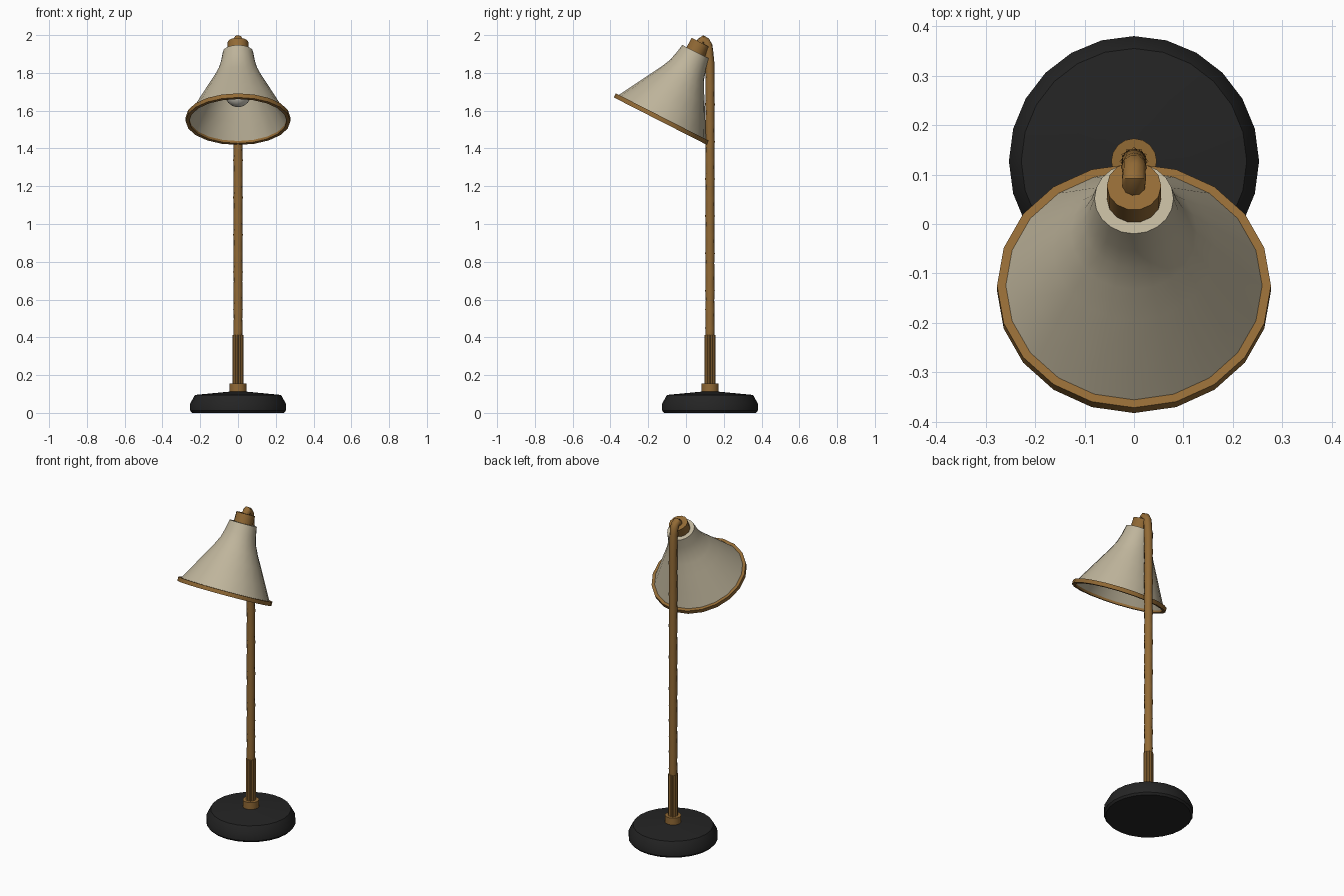
import bpy, bmesh, math
from mathutils import Vector, Matrix

if "Cube" in bpy.data.objects:
    bpy.data.objects.remove(bpy.data.objects["Cube"])


def material(name, rgb):
    m = bpy.data.materials.new(name)
    m.diffuse_color = (*rgb, 1)
    m.use_nodes = True
    m.node_tree.nodes["Principled BSDF"].inputs["Base Color"].default_value = m.diffuse_color
    return m


BLACK = material("matte black", (0.018, 0.018, 0.018))
BRASS = material("aged brass", (0.29, 0.145, 0.036))
CREAM = material("cream enamel", (0.52, 0.46, 0.33))
GLASS = material("bulb white", (0.68, 0.65, 0.56))

STEM_Y = 0.127
TILT = math.radians(-27)
# local z of the shade runs from the rim centre to the cap
SHADE = Matrix.Translation((0, -0.13, 1.555)) @ Matrix.Rotation(TILT, 4, 'X')
UPRIGHT = Matrix.Translation((0, STEM_Y, 0))


def loft(name, rings, mat, closed=False, angle=35):
    """Skin a list of equal-length vertex rings; cap the ends unless closed."""
    bm = bmesh.new()
    rows = [[bm.verts.new(p) for p in ring] for ring in rings]
    n = len(rows[0])
    pairs = list(zip(rows, rows[1:]))
    if closed:
        pairs.append((rows[-1], rows[0]))
    for a, b in pairs:
        for i in range(n):
            j = (i + 1) % n
            bm.faces.new((a[i], a[j], b[j], b[i]))
    if not closed:
        bm.faces.new(rows[0])
        bm.faces.new(rows[-1])
    bmesh.ops.recalc_face_normals(bm, faces=bm.faces)
    me = bpy.data.meshes.new(name)
    bm.to_mesh(me)
    bm.free()
    me.materials.append(mat)
    ob = bpy.data.objects.new(name, me)
    bpy.context.collection.objects.link(ob)
    bpy.ops.object.select_all(action='DESELECT')
    ob.select_set(True)
    bpy.context.view_layer.objects.active = ob
    bpy.ops.object.shade_smooth_by_angle(angle=math.radians(angle))
    return ob


def lathe(name, profile, mat, place, sides=24, closed=False, flute=0.0, angle=35):
    """Revolve (radius, height) pairs; flute pulls in every second vertex."""
    rings = []
    for r, z in profile:
        ring = []
        for i in range(sides):
            a = math.tau * i / sides
            q = r - flute * (i % 2)
            ring.append(place @ Vector((q * math.cos(a), q * math.sin(a), z)))
        rings.append(ring)
    return loft(name, rings, mat, closed, angle)


# Weighted base with chamfered shoulder
lathe("base", [(0.243, 0), (0.253, 0.012), (0.253, 0.05), (0.228, 0.095), (0.05, 0.112)],
      BLACK, UPRIGHT)

# Collar and fluted sleeve
lathe("base_collar", [(0.046, 0.1), (0.046, 0.155)], BRASS, UPRIGHT, 16)
lathe("fluted_sleeve", [(0.029, 0.15), (0.029, 0.412)], BRASS, UPRIGHT, 24, flute=0.005, angle=20)

# Twisted stem: straight rise, then a tight hook down into the shade cap
path = [Vector((0, STEM_Y, 0.4 + 1.38 * i / 28)) for i in range(29)]
path += [Vector((0, y, z)) for y, z in
         [(0.125, 1.85), (0.121, 1.91), (0.115, 1.945), (0.105, 1.966),
          (0.092, 1.974), (0.081, 1.966), (0.073, 1.945), (0.064, 1.925)]]
rings = []
for k, p in enumerate(path):
    t = (path[min(k + 1, len(path) - 1)] - path[max(k - 1, 0)]).normalized()
    side = Vector((1, 0, 0))
    up = t.cross(side)
    r = 0.0255 if k % 2 else 0.0235
    rings.append([p + r * (math.cos(a) * side + math.sin(a) * up)
                  for a in (math.tau * i / 10 + 0.16 * k for i in range(10))])
loft("twisted_stem", rings, BRASS, angle=40)

# Flared shade, hollow with a closed top
lathe("shade", [(0.266, 0.0), (0.215, 0.09), (0.165, 0.18), (0.128, 0.245), (0.104, 0.295),
                (0.09, 0.345), (0.08, 0.4), (0.02, 0.4),
                (0.02, 0.392), (0.073, 0.392), (0.083, 0.343), (0.097, 0.293),
                (0.121, 0.243), (0.158, 0.178), (0.208, 0.088), (0.259, 0.0)],
      CREAM, SHADE, 20, closed=True)

# Brass rim band
lathe("shade_rim", [(0.277, -0.012), (0.277, 0.012), (0.258, 0.012), (0.258, -0.012)],
      BRASS, SHADE, 20, closed=True)

# Cap on top, lamp holder and bulb inside
lathe("shade_cap", [(0.055, 0.385), (0.055, 0.456)], BRASS, SHADE, 14)
lathe("lamp_holder", [(0.034, 0.2), (0.034, 0.395)], BRASS, SHADE, 14)
bulb = [(max(0.002, 0.07 * math.sin(math.pi * i / 10)), 0.15 - 0.07 * math.cos(math.pi * i / 10))
        for i in range(11)]
lathe("bulb", bulb, GLASS, SHADE, 16, angle=60)
